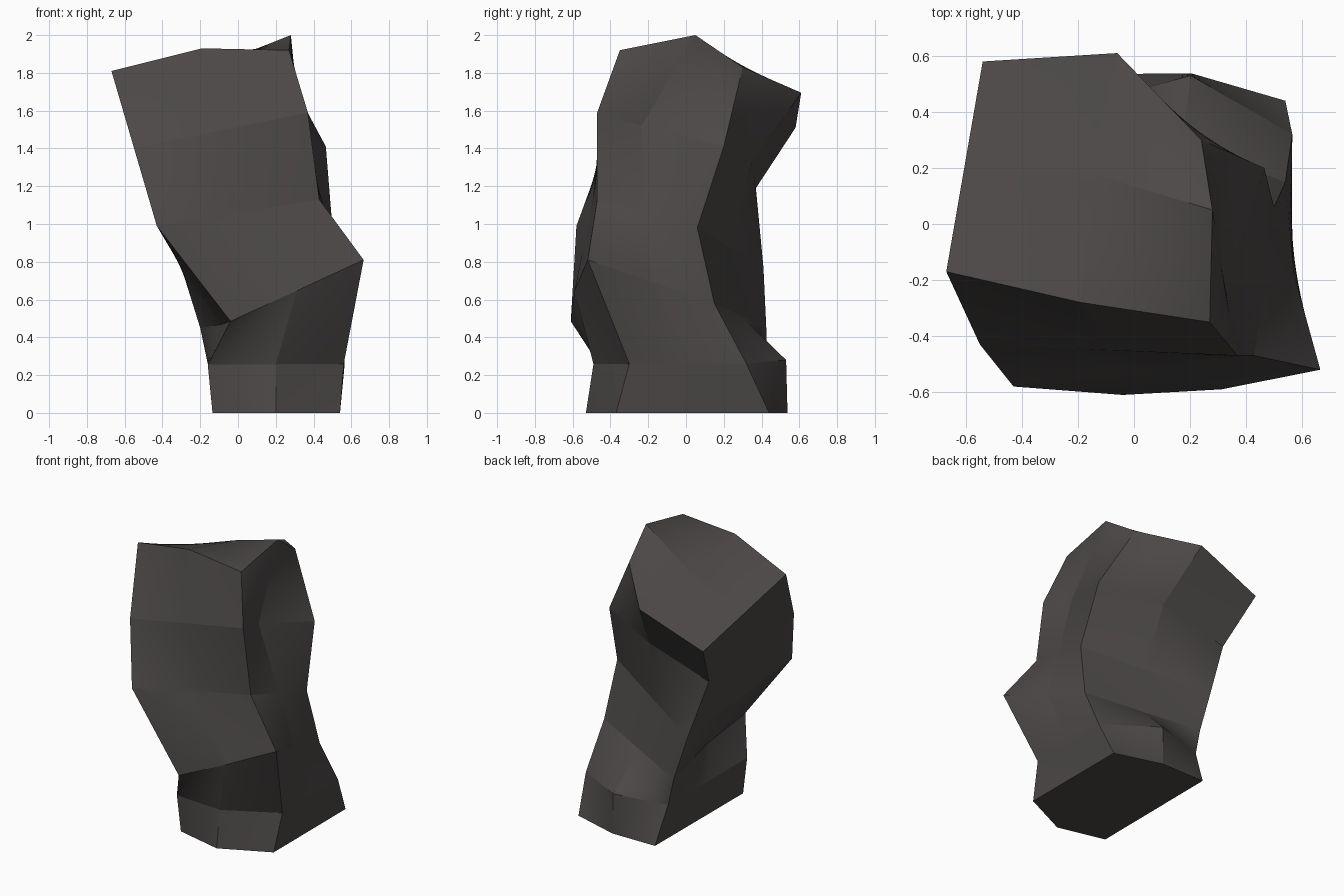
import bpy, bmesh
from mathutils import Vector

if "Cube" in bpy.data.objects:
    bpy.data.objects.remove(bpy.data.objects["Cube"])

# Four corner columns of the twisted block, each listed from base to top
front_left = [(-.135, -.45, 0), (-.16, -.46, .255), (-.04, -.61, .485),
              (-.43, -.58, .99), (-.55, -.43, 1.40), (-.67, -.17, 1.81)]
front_right = [(.54, -.37, 0), (.56, -.30, .26), (.665, -.52, .81),
               (.43, -.47, 1.13), (.37, -.47, 1.59), (.27, -.35, 1.92)]
back_right = [(.54, .44, 0), (.565, .32, .26), (.54, .15, .58),
              (.50, .06, .98), (.465, .20, 1.41), (.24, .30, 1.83)]
back_left = [(-.13, .535, 0), (-.16, .43, .26), (-.20, .425, .45),
             (-.30, .41, .77), (-.44, .37, 1.19), (-.54, .58, 1.51)]
corners = [front_left, front_right, back_right, back_left]

# Bulges and dents of the side midlines: (side, level) -> offset from the midpoint
# sides: 0 front, 1 right, 2 back, 3 left
nudge = {(0, 0): (0, -.12, 0), (0, 1): (0, -.11, 0), (0, 2): (0, -.025, 0),
         (0, 3): (0, .02, 0), (0, 5): (.01, -.02, .065),
         (1, 2): (-.03, 0, 0), (1, 4): (-.09, -.10, .02), (1, 5): (.025, .075, .125),
         (2, 0): (0, .05, 0), (2, 1): (0, .155, .02),
         (2, 4): (.035, .065, .03), (2, 5): (.09, .17, .025),
         (3, 2): (.03, 0, 0)}

bm = bmesh.new()

# Rings of eight vertices: corner, midpoint, corner, midpoint ...
rings = []
for level in range(6):
    ring = []
    for side in range(4):
        a = Vector(corners[side][level])
        b = Vector(corners[(side + 1) % 4][level])
        mid = (a + b) / 2 + Vector(nudge.get((side, level), (0, 0, 0)))
        ring += [bm.verts.new(a), bm.verts.new(mid)]
    rings.append(ring)

# Side walls
for low, high in zip(rings, rings[1:]):
    for i in range(8):
        j = (i + 1) % 8
        bm.faces.new((low[i], low[j], high[j], high[i]))

# Base and top caps, four quads each around a centre vertex
for ring, centre in ((rings[0], (.2, 0, 0)), (rings[-1], (-.15, .18, 1.83))):
    c = bm.verts.new(centre)
    for i in range(0, 8, 2):
        bm.faces.new((c, ring[i - 1], ring[i], ring[i + 1]))

bmesh.ops.recalc_face_normals(bm, faces=bm.faces)
mesh = bpy.data.meshes.new("twisted_rock_pillar")
bm.to_mesh(mesh)
bm.free()

pillar = bpy.data.objects.new("twisted_rock_pillar", mesh)
bpy.context.collection.objects.link(pillar)
bpy.context.view_layer.objects.active = pillar
pillar.select_set(True)

# Simple subdivision bends each warped quad evenly while its edges stay straight
sub = pillar.modifiers.new("warped_quads", 'SUBSURF')
sub.subdivision_type = 'SIMPLE'
sub.levels = sub.render_levels = 4
bpy.ops.object.modifier_apply(modifier=sub.name)
bpy.ops.object.shade_smooth_by_angle(angle=0.12)

# Dark stone colour
stone = bpy.data.materials.new("dark_stone")
stone.diffuse_color = (.07, .064, .062, 1)
stone.use_nodes = True
stone.node_tree.nodes["Principled BSDF"].inputs["Base Color"].default_value = stone.diffuse_color
pillar.data.materials.append(stone)
